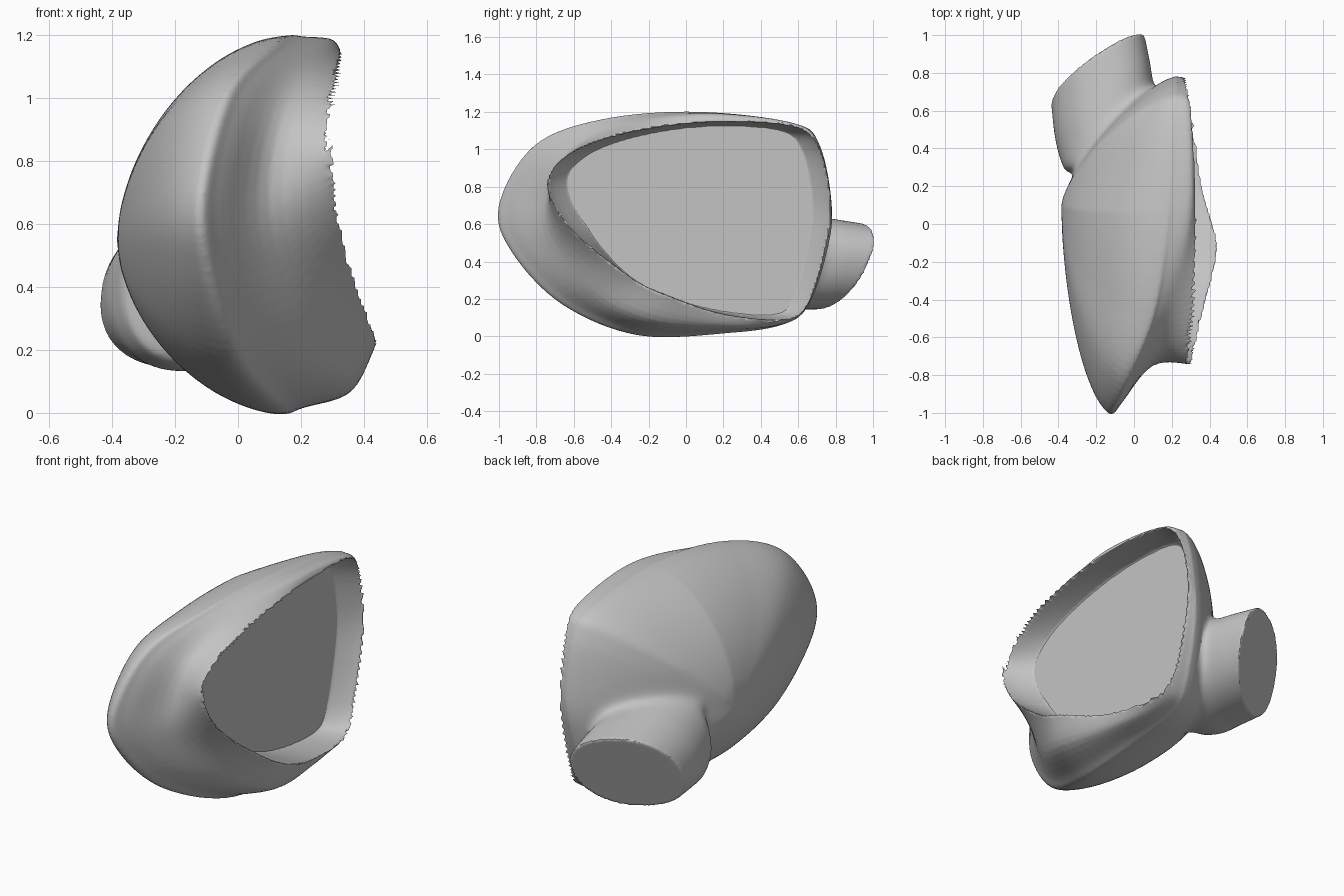
import bpy
import bmesh
from math import cos, sin, pi, radians, copysign
from mathutils import Vector
from mathutils.bvhtree import BVHTree

if "Cube" in bpy.data.objects:
    bpy.data.objects.remove(bpy.data.objects["Cube"], do_unlink=True)

# One grey for the whole model
grey = bpy.data.materials.new("plain grey")
grey.use_nodes = True
grey_value = (0.55, 0.55, 0.55, 1)
grey.diffuse_color = grey_value
grey.node_tree.nodes["Principled BSDF"].inputs["Base Color"].default_value = grey_value


def spline(a, b, c, d, t):
    """Smooth curve from b to c."""
    return 0.5 * (2 * b + (c - a) * t + (2 * a - 5 * b + 4 * c - d) * t * t
                  + (3 * b - a - 3 * c + d) * t ** 3)


def smooth_path(points, steps, closed):
    """Sample a smooth path through the points."""
    count = len(points)

    def pick(i):
        return points[i % count] if closed else points[max(0, min(i, count - 1))]

    path = []
    for i in range(count if closed else count - 1):
        for k in range(steps):
            path.append(spline(pick(i - 1), pick(i), pick(i + 1), pick(i + 2), k / steps))
    return path if closed else path + [points[-1]]


def select_only(*objects):
    bpy.ops.object.select_all(action="DESELECT")
    for obj in objects:
        obj.select_set(True)
    bpy.context.view_layer.objects.active = objects[0]


def loft(name, rings, capped=False):
    """Join equal rings of points into an object."""
    bm = bmesh.new()
    loops = [[bm.verts.new(p) for p in ring] for ring in rings]
    size = len(rings[0])
    for low, high in zip(loops, loops[1:]):
        for i in range(size):
            j = (i + 1) % size
            bm.faces.new((low[i], low[j], high[j], high[i]))
    if capped:
        bm.faces.new(loops[0])
        bm.faces.new(loops[-1])
    bmesh.ops.remove_doubles(bm, verts=bm.verts, dist=0.0005)
    bmesh.ops.recalc_face_normals(bm, faces=bm.faces)
    mesh = bpy.data.meshes.new(name)
    bm.to_mesh(mesh)
    bm.free()
    mesh.materials.append(grey)
    obj = bpy.data.objects.new(name, mesh)
    bpy.context.collection.objects.link(obj)
    return obj


def surface_tree(obj):
    mesh = obj.data
    return BVHTree.FromPolygons([v.co for v in mesh.vertices],
                                [tuple(p.vertices) for p in mesh.polygons])


# Edge of the opening, and the widest outline of the housing behind it
rim = [(.28, .775, .72), (.29, .71, 1.01), (.31, .56, 1.125), (.33, .1, 1.145),
       (.33, -.35, 1.08), (.32, -.64, .97), (.31, -.745, .82), (.33, -.62, .58),
       (.41, -.3, .32), (.44, -.1, .22), (.36, .2, .12), (.32, .52, .09),
       (.29, .65, .17), (.28, .74, .45)]
widest = [(.22, .78, .68), (.22, .715, 1.02), (.2, .57, 1.14), (.17, .05, 1.2),
          (.1, -.45, 1.16), (-.03, -.81, 1.02), (-.11, -1, .7), (-.09, -.93, .45),
          (0, -.66, .17), (.13, -.25, .005), (.15, .25, .02), (.15, .52, .065),
          (.18, .65, .16), (.2, .745, .42)]
# How far the skin between them swells out, or sinks in near the nose
swell = [0, 0, .01, .015, -.01, -.08, -.13, -.06, .01, .025, .02, .01, 0, 0]

centre = Vector((0, .05, .65))
rim = [Vector(p) for p in rim]
widest = [Vector(p) for p in widest]
lip = []
for edge, outer, amount in zip(rim, widest, swell):
    middle = (edge + outer) / 2
    outward = middle - centre
    outward.x = 0
    lip.append(middle + outward.normalized() * amount + Vector((3 * max(amount, 0), 0, 0)))

STEPS = 8
rim, lip, widest = [smooth_path(ring, STEPS, True) for ring in (rim, lip, widest)]

# Housing skin: rim, lip, widest outline, then a dome closing on the far side,
# straighter towards the arm
apex = Vector((-.385, .1, .55))
DOME = 7
columns = []
for edge, mid, outer in zip(rim, lip, widest):
    column = [edge, mid, mid.lerp(outer, .72), outer]
    toward_arm = max(0, (outer - centre).yz.normalized().x)
    power = 2 / (1.75 - .4 * toward_arm)
    for k in range(1, DOME + 1):
        angle = k / DOME * pi / 2
        point = apex.lerp(outer, max(cos(angle), 0) ** power)
        point.x = outer.x + (apex.x - outer.x) * sin(angle) ** power
        column.append(point)
    columns.append(smooth_path(column, 5, False))
skin = list(zip(*columns))

# Recessed wall, undercut where the rim bulges, down to the flat glass
GLASS_X = .16
glass_edge = []
for p in rim:
    bulge = max(0, min(1, (p.x - .33) / .08))
    glass_edge.append(Vector((GLASS_X,
                              centre.y + (p.y - centre.y) * (.86 + .15 * bulge),
                              centre.z + (p.z - centre.z) * (.96 + .05 * bulge))))
wall = []
for k in range(6, 0, -1):
    t = k / 6
    ring = []
    for p, g in zip(rim, glass_edge):
        q = p.lerp(g, t ** 1.3)
        q.x = p.x + (g.x - p.x) * t
        ring.append(q)
    wall.append(ring)
glass_middle = [Vector((GLASS_X, centre.y, centre.z))] * len(rim)
housing = loft("mirror_housing", [glass_middle] + wall + skin)

# Mounting arm: oval rings (middle, long half axis, short half axis)
arm_rings = [((-.19, .81, .375), (.245, .155, -.01), (.03, .115, .23)),
             ((-.16, .62, .39), (.26, .13, 0), (.02, .08, .25)),
             ((-.14, .47, .4), (.255, .1, 0), (.02, .05, .27)),
             ((-.13, .32, .42), (.235, .05, 0), (0, .03, .27))]
SIDES = 64


def oval(middle, long_axis, short_axis):
    ring = []
    for i in range(SIDES):
        a = 2 * pi * i / SIDES
        c, s = [copysign(abs(v) ** .9, v) for v in (cos(a), sin(a))]
        ring.append(Vector(middle) + Vector(long_axis) * c + Vector(short_axis) * s)
    return ring


arm_columns = [smooth_path(list(c), 6, False) for c in zip(*[oval(*row) for row in arm_rings])]
arm = loft("mounting_arm", list(zip(*arm_columns)), capped=True)

# Fuse arm and housing into one skin
trees = surface_tree(housing), surface_tree(arm)
select_only(housing, arm)
bpy.ops.object.join()
remesh = housing.modifiers.new("fuse", "REMESH")
remesh.mode = "VOXEL"
remesh.voxel_size = .01
bpy.ops.object.modifier_apply(modifier=remesh.name)

# Soften the joint between them
joint = housing.vertex_groups.new(name="joint")
REACH = .14
for v in housing.data.vertices:
    if v.co.x < .13:
        gap = max(tree.find_nearest(v.co)[3] for tree in trees)
        if gap < REACH:
            joint.add([v.index], min(1, 1.5 * (1 - gap / REACH)), "REPLACE")
soften = housing.modifiers.new("soften", "SMOOTH")
soften.vertex_group = joint.name
soften.factor = .5
soften.iterations = 120
bpy.ops.object.modifier_apply(modifier=soften.name)

# Thin glass plate lying on the floor of the recess
lift = Vector((.006, 0, 0))
glass = loft("mirror_glass", [[p + lift for p in ring] for ring in (glass_middle, glass_edge)])

for obj in (housing, glass):
    select_only(obj)
    bpy.ops.object.shade_smooth_by_angle(angle=radians(45))
